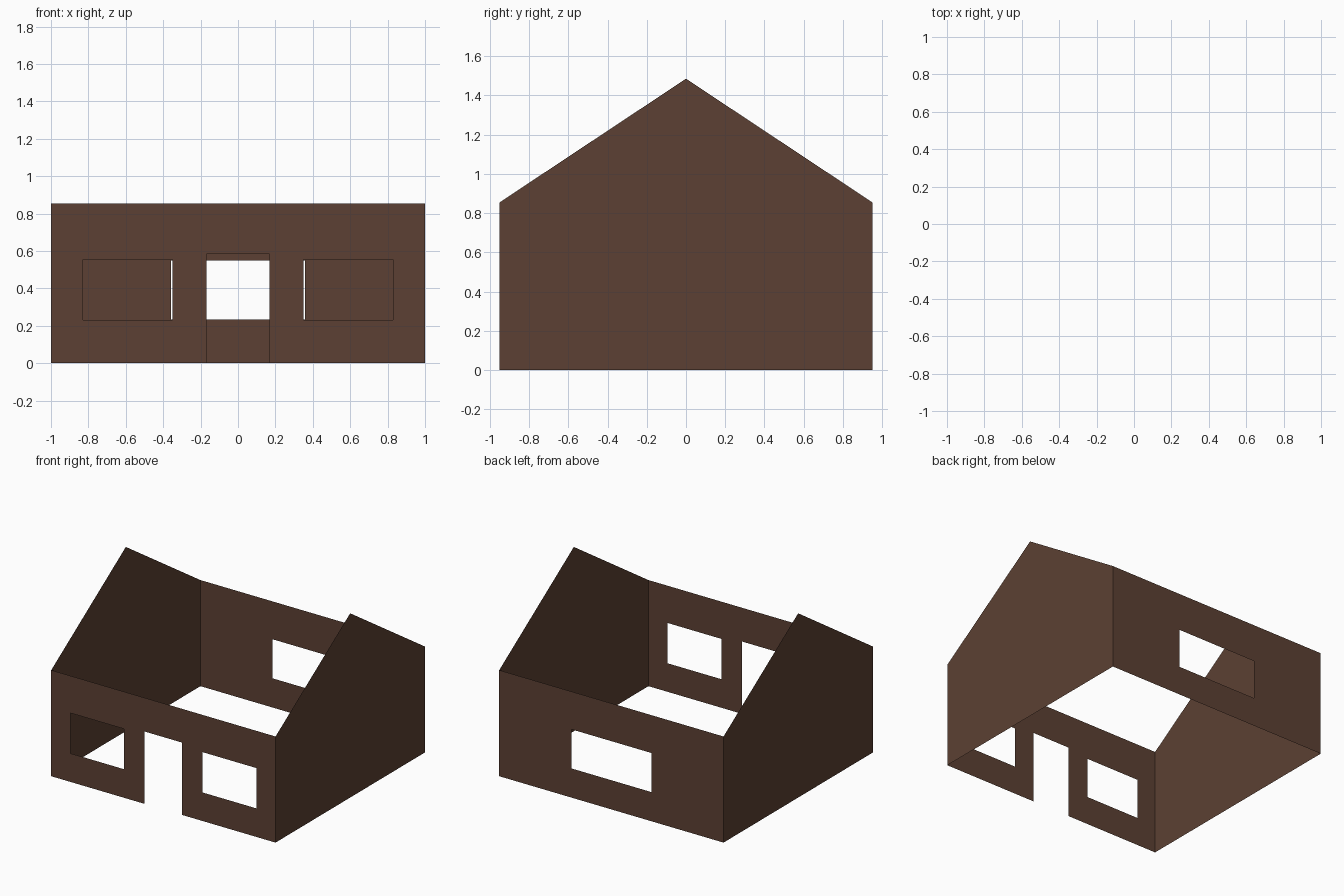
import bpy

if "Cube" in bpy.data.objects:
    bpy.data.objects.remove(bpy.data.objects["Cube"])

brown = bpy.data.materials.new("dark_brown")
brown.diffuse_color = (0.107, 0.0513, 0.0331, 1)
brown.use_nodes = True
brown.node_tree.nodes["Principled BSDF"].inputs["Base Color"].default_value = brown.diffuse_color

HALF_X, HALF_Y, EAVE, RIDGE = 1.0, 0.95, 0.855, 1.485


def make_object(name, verts, faces):
    mesh = bpy.data.meshes.new(name)
    mesh.from_pydata(verts, [], faces)
    mesh.materials.append(brown)
    obj = bpy.data.objects.new(name, mesh)
    bpy.context.collection.objects.link(obj)


def long_wall(name, y, openings):
    """Thin wall in the xz plane; each opening is (x0, x1, z0, z1)."""
    xs = sorted({-HALF_X, HALF_X, *[v for o in openings for v in o[:2]]})
    verts, faces = [], []
    for x0, x1 in zip(xs, xs[1:]):
        mid = (x0 + x1) / 2
        spans = [(0, EAVE)]
        for a, b, lo, hi in openings:
            if a < mid < b:
                spans = [(s, e) for s, e in ((0, lo), (hi, EAVE)) if e > s]
        for lo, hi in spans:
            n = len(verts)
            verts += [(x0, y, lo), (x1, y, lo), (x1, y, hi), (x0, y, hi)]
            quad = (n, n + 1, n + 2, n + 3)
            faces.append(quad if y < 0 else quad[::-1])  # face outwards
    make_object(name, verts, faces)


# Front wall: door between two windows
long_wall("front_wall", -HALF_Y, [(-0.83, -0.35, 0.23, 0.555),
                                  (-0.168, 0.168, 0, 0.583),
                                  (0.35, 0.83, 0.23, 0.555)])

# Back wall: one wide window
long_wall("back_wall", HALF_Y, [(-0.357, 0.357, 0.235, 0.55)])

# Gable end walls
for name, x in (("right_gable_wall", HALF_X), ("left_gable_wall", -HALF_X)):
    profile = [(-HALF_Y, 0), (HALF_Y, 0), (HALF_Y, EAVE), (0, RIDGE), (-HALF_Y, EAVE)]
    if x < 0:
        profile.reverse()
    make_object(name, [(x, y, z) for y, z in profile], [tuple(range(5))])
